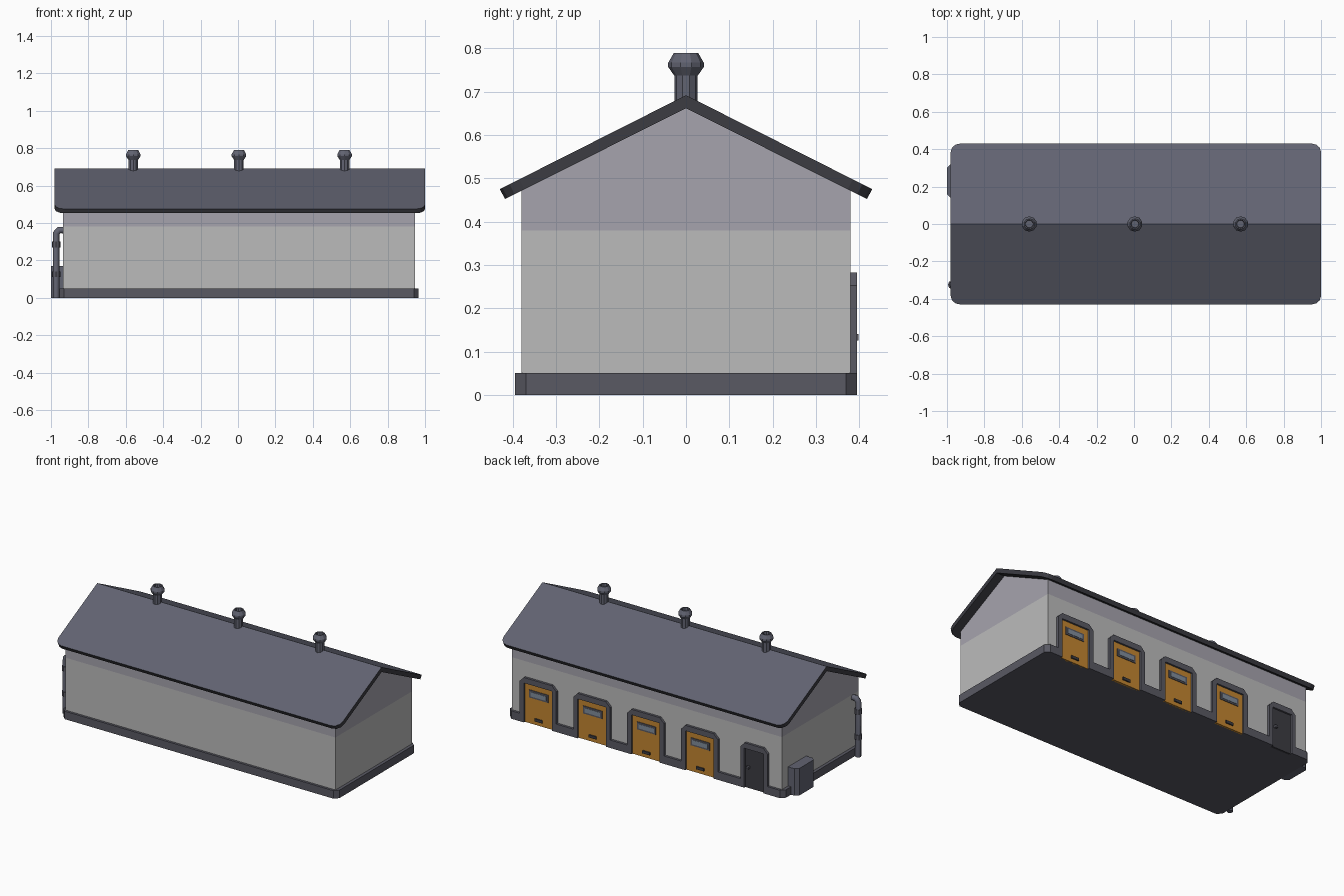
import bpy, bmesh
from mathutils import Vector

if "Cube" in bpy.data.objects:
    bpy.data.objects.remove(bpy.data.objects["Cube"])


def material(name, r, g, b):
    m = bpy.data.materials.new(name)
    m.diffuse_color = (r, g, b, 1)
    m.use_nodes = True
    m.node_tree.nodes["Principled BSDF"].inputs["Base Color"].default_value = m.diffuse_color
    return m


SLATE = material("slate", 0.12, 0.125, 0.165)
TRIM = material("trim", 0.1, 0.1, 0.125)
DARK = material("dark_metal", 0.045, 0.045, 0.055)
WALL = material("wall", 0.5, 0.5, 0.5)
WALL_TOP = material("wall_upper", 0.38, 0.37, 0.42)
ORANGE = material("orange_door", 0.55, 0.24, 0.03)
GLASS = material("glass", 0.22, 0.27, 0.33)


def finish(name, bm, *mats):
    bmesh.ops.recalc_face_normals(bm, faces=bm.faces[:])
    me = bpy.data.meshes.new(name)
    bm.to_mesh(me)
    bm.free()
    for m in mats:
        me.materials.append(m)
    ob = bpy.data.objects.new(name, me)
    bpy.context.collection.objects.link(ob)
    return ob


def prism(pts, axis, a, b):
    """Extrude a 2D outline along an axis from a to b."""
    place = {"x": lambda u, v: (a, u, v),
             "y": lambda u, v: (u, a, v),
             "z": lambda u, v: (u, v, a)}[axis]
    bm = bmesh.new()
    face = bm.faces.new([bm.verts.new(place(u, v)) for u, v in pts])
    new = bmesh.ops.extrude_face_region(bm, geom=[face])["geom"]
    step = Vector([(b - a) * (axis == k) for k in "xyz"])
    bmesh.ops.translate(bm, vec=step, verts=[g for g in new if isinstance(g, bmesh.types.BMVert)])
    return bm


def box(name, x, y, z, mat):
    pts = [(x[0], z[0]), (x[1], z[0]), (x[1], z[1]), (x[0], z[1])]
    return finish(name, prism(pts, "y", *y), mat)


def lathe(name, profile, loc, sides, mat):
    """Spin an (r, z) profile into a capped turned part."""
    bm = bmesh.new()
    rings = []
    for r, z in profile:
        rings.append(bmesh.ops.create_circle(bm, segments=sides, radius=r)["verts"])
        bmesh.ops.translate(bm, vec=(0, 0, z), verts=rings[-1])
    for lo, hi in zip(rings, rings[1:]):
        for i in range(sides):
            j = (i + 1) % sides
            bm.faces.new((lo[i], lo[j], hi[j], hi[i]))
    bm.faces.new(rings[0])
    bm.faces.new(rings[-1])
    ob = finish(name, bm, mat)
    ob.location = loc
    return ob


# Walls: gabled profile, split into a lower and an upper tone
bm = prism([(-0.38, 0.02), (0.38, 0.02), (0.38, 0.475), (0, 0.665), (-0.38, 0.475)], "x", -0.935, 0.945)
bmesh.ops.bisect_plane(bm, geom=bm.verts[:] + bm.edges[:] + bm.faces[:],
                       plane_co=(0, 0, 0.38), plane_no=(0, 0, 1))
for f in bm.faces:
    f.material_index = int(f.calc_center_median().z > 0.38)
finish("walls", bm, WALL, WALL_TOP)

# Roof: folded slab with rounded eave corners
bm = prism([(-0.43, 0.475), (0, 0.692), (0.43, 0.475), (0.418, 0.452), (0, 0.662), (-0.418, 0.452)],
           "x", -0.98, 1.0)
corners = [e for e in bm.edges if all(abs(v.co.y) > 0.4 for v in e.verts)
           and abs(e.verts[0].co.x - e.verts[1].co.x) < 0.01]
bmesh.ops.bevel(bm, geom=corners, offset=0.05, segments=3, profile=0.5, affect="EDGES")
bmesh.ops.recalc_face_normals(bm, faces=bm.faces[:])
for f in bm.faces:
    f.material_index = int(f.normal.z < 0.5)
finish("roof", bm, SLATE, DARK)

# Door layout on the back wall: centre, outer half width, inner half width
doors = [(0.755 - 0.375 * i, 0.128, 0.098) for i in range(4)] + [(-0.75, 0.095, 0.068)]

# Plinth: chamfered footprint, notched where the door frames stand
c = 0.025
outline = [(-0.955, 0.395 - c), (-0.955, -0.395 + c), (-0.955 + c, -0.395), (0.965 - c, -0.395),
           (0.965, -0.395 + c), (0.965, 0.395 - c), (0.965 - c, 0.395)]
for x, w, _ in doors:
    outline += [(x + w, 0.395), (x + w, 0.38), (x - w, 0.38), (x - w, 0.395)]
outline.append((-0.955 + c, 0.395))
finish("plinth", prism(outline, "z", 0, 0.05), TRIM)

# Doors with frames
for i, (x, w, n) in enumerate(doors):
    h, k = 0.283, 0.03
    frame = [(x - w, 0), (x - w, h - k), (x - w + k, h), (x + w - k, h), (x + w, h - k), (x + w, 0),
             (x + n, 0), (x + n, h - 0.035), (x - n, h - 0.035), (x - n, 0)]
    finish(f"door_frame_{i}", prism(frame, "y", 0.379, 0.395), TRIM)
    stall = i < 4
    box(f"door_{i}", (x - n, x + n), (0.37, 0.384), (0, h - 0.035), ORANGE if stall else DARK)
    if stall:
        box(f"window_surround_{i}", (x - 0.066, x + 0.066), (0.38, 0.388), (0.163, 0.211), TRIM)
        box(f"window_pane_{i}", (x - 0.054, x + 0.054), (0.38, 0.39), (0.173, 0.201), GLASS)
        box(f"door_handle_{i}", (x - 0.026, x + 0.026), (0.38, 0.391), (0.024, 0.041), DARK)
    else:
        box("door_knob", (x + 0.035, x + 0.052), (0.38, 0.399), (0.125, 0.14), TRIM)

# Roof vents: flared caps with a recessed top
vent = [(0.027, 0.64), (0.027, 0.737), (0.041, 0.757), (0.041, 0.767),
        (0.028, 0.79), (0.022, 0.79), (0.02, 0.77)]
for i in range(3):
    lathe(f"roof_vent_{i}", vent, (0.005 + 0.565 * (i - 1), 0, 0), 10, SLATE)

# Utility box on the left end, outer edges chamfered
bm = prism([(-1.0, 0), (-0.93, 0), (-0.93, 0.17), (-1.0, 0.17)], "y", 0.14, 0.32)
outer = [e for e in bm.edges if all(v.co.x < -0.99 for v in e.verts)
         and abs(e.verts[0].co.z - e.verts[1].co.z) > 0.1]
bmesh.ops.bevel(bm, geom=outer, offset=0.02, segments=1, affect="EDGES")
finish("utility_box", bm, SLATE)

# Drain pipe on the left end, with an elbow into the wall and two collars
cu = bpy.data.curves.new("drain_pipe", "CURVE")
cu.dimensions = "3D"
cu.bevel_depth = 0.018
cu.bevel_resolution = 2
cu.use_fill_caps = True
path = [(-0.972, 0), (-0.972, 0.345), (-0.957, 0.362), (-0.93, 0.362)]
sp = cu.splines.new("POLY")
sp.points.add(len(path) - 1)
for p, (x, z) in zip(sp.points, path):
    p.co = (x, -0.325, z, 1)
cu.materials.append(SLATE)
bpy.context.collection.objects.link(bpy.data.objects.new("drain_pipe", cu))
for i, z in enumerate((0.11, 0.27)):
    lathe(f"pipe_collar_{i}", [(0.023, 0), (0.023, 0.03)], (-0.972, -0.325, z), 8, TRIM)
